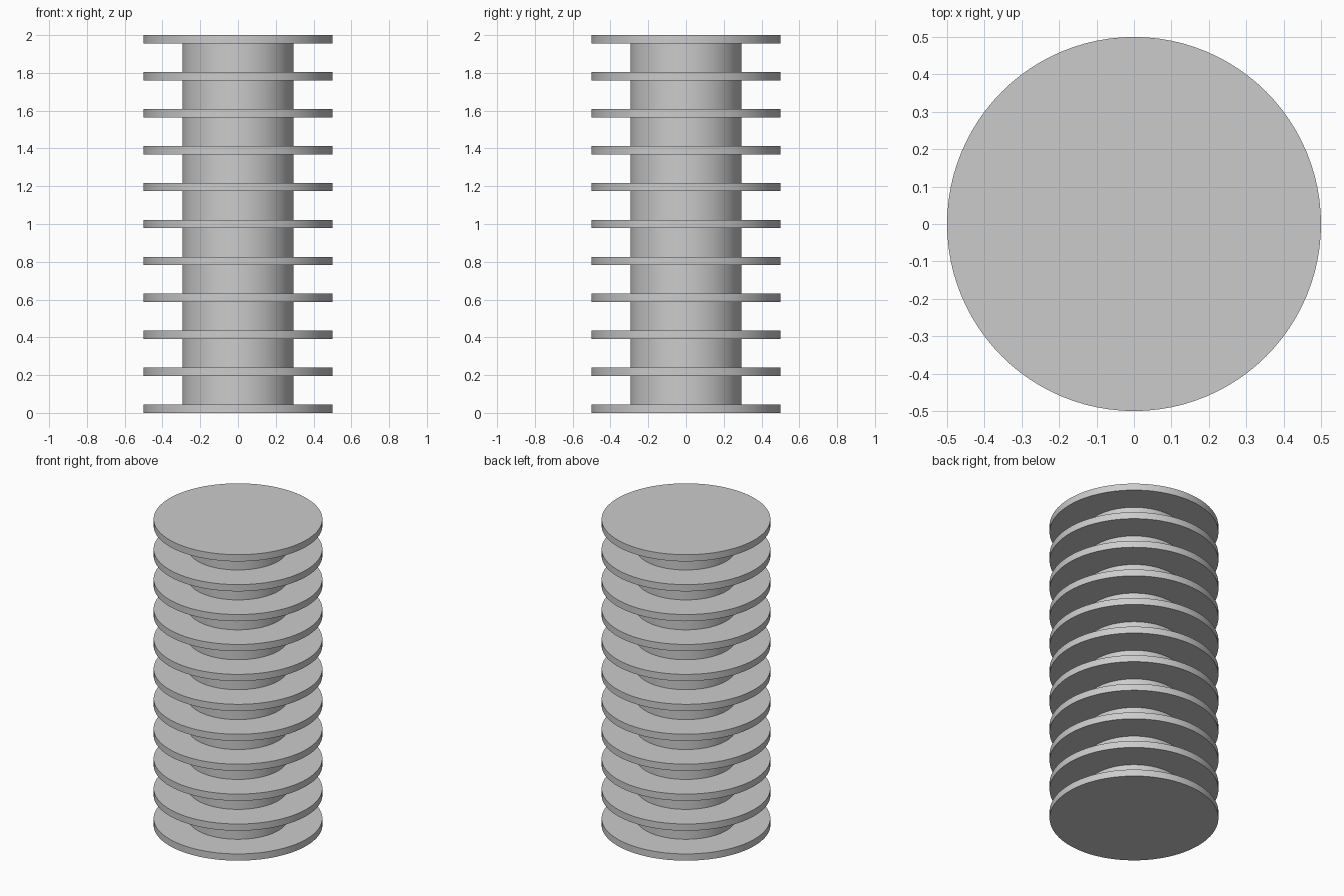
import bpy
import math

if "Cube" in bpy.data.objects:
    bpy.data.objects.remove(bpy.data.objects["Cube"], do_unlink=True)

HEIGHT = 2.0
FIN_COUNT = 11
FIN_RADIUS, FIN_THICKNESS = 0.5, 0.044
CORE_RADIUS = 0.295

# Single grey material
grey = bpy.data.materials.new("light grey")
grey.use_nodes = True
colour = (0.6, 0.6, 0.6, 1)
grey.diffuse_color = colour
grey.node_tree.nodes["Principled BSDF"].inputs["Base Color"].default_value = colour


def disc(name, radius, bottom, top):
    """Upright capped cylinder between two heights."""
    bpy.ops.mesh.primitive_cylinder_add(
        vertices=96, radius=radius, depth=top - bottom,
        location=(0, 0, (bottom + top) / 2))
    obj = bpy.context.object
    obj.name = name
    obj.data.materials.append(grey)
    bpy.ops.object.shade_smooth_by_angle(angle=math.radians(30))
    return obj


# Evenly spaced fins, the first and last closing the ends
pitch = (HEIGHT - FIN_THICKNESS) / (FIN_COUNT - 1)
for i in range(FIN_COUNT):
    base = i * pitch
    disc(f"fin_{i + 1}", FIN_RADIUS, base, base + FIN_THICKNESS)

# Core running between the end fins
disc("core", CORE_RADIUS, FIN_THICKNESS / 2, HEIGHT - FIN_THICKNESS / 2)
